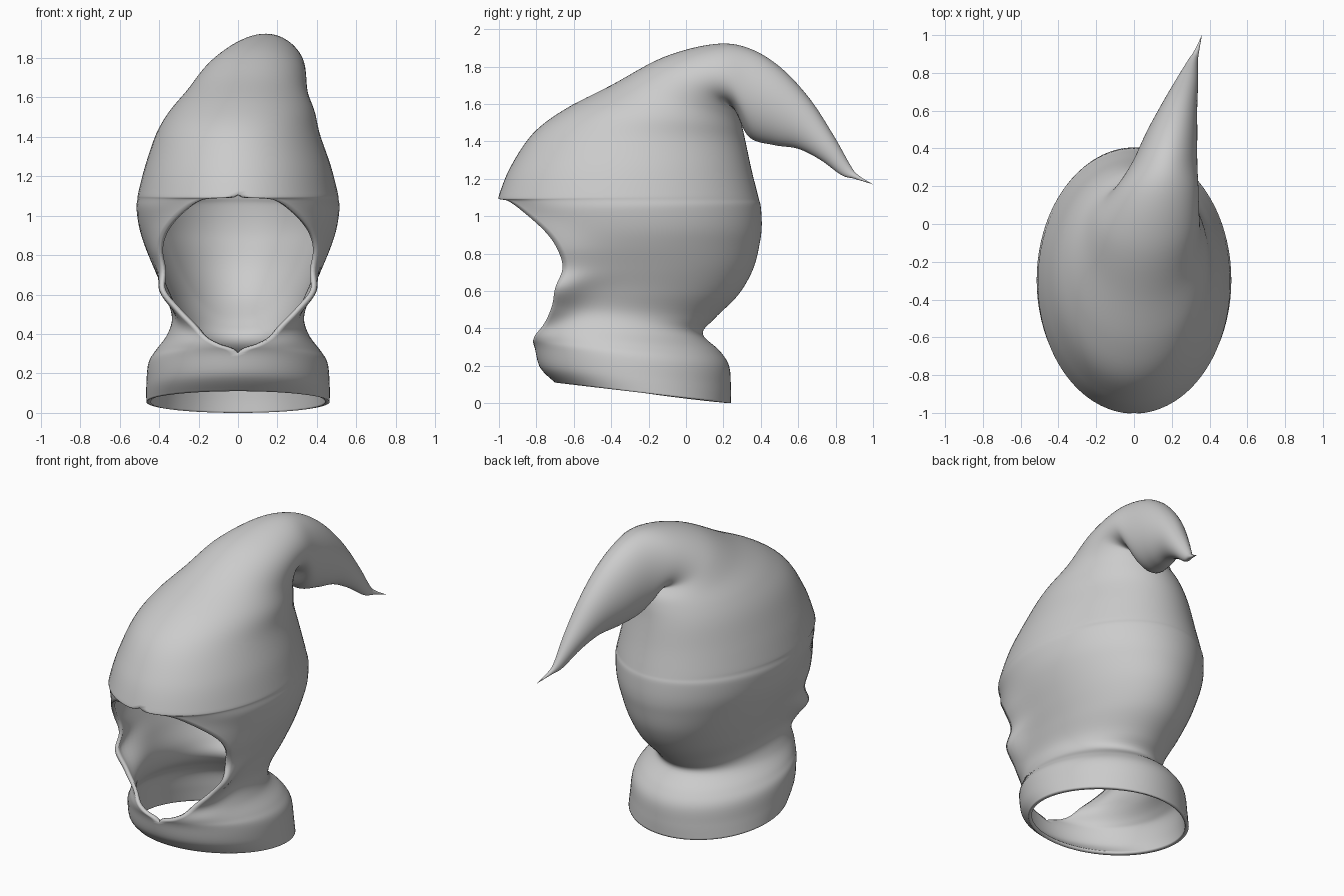
import bpy, bmesh, math
from mathutils import Vector

old = bpy.data.objects.get("Cube")
if old:
    bpy.data.objects.remove(old, do_unlink=True)

COLUMNS = 72
STEPS = 6
THICKNESS = 0.022

# Body sections: front y, front z, back y, back z, half width
body = [
    (-.70, .11, .24, 0, .465), (-.78, .19, .24, .09, .465),
    (-.81, .30, .23, .2, .455), (-.83, .345, .18, .28, .42),
    (-.86, .42, .09, .37, .36), (-.88, .52, .15, .45, .335),
    (-.9, .62, .28, .58, .37), (-.93, .72, .36, .72, .42),
    (-.95, .82, .395, .86, .47), (-.97, .92, .405, .95, .5),
    (-.99, 1.02, .4, 1.05, .515), (-1, 1.08, .39, 1.09, .51),
    (-1, 1.11, .38, 1.13, .505),
]
# Face opening: y and half width of its edge, by section
FIRST_OPEN = 3
opening = [(-.815, .1), (-.765, .2), (-.72, .3), (-.7, .385), (-.66, .385),
           (-.69, .4), (-.76, .37), (-.87, .28), (-.95, .18)]
# Crown and drooping tail: the same, then sideways shift
tail = [
    (-.94, 1.26, .35, 1.25, .47, 0), (-.82, 1.44, .32, 1.39, .415, 0),
    (-.65, 1.57, .3, 1.48, .37, .02), (-.4, 1.7, .28, 1.54, .31, .045),
    (-.12, 1.85, .25, 1.58, .26, .085), (.15, 1.92, .27, 1.55, .21, .13),
    (.33, 1.9, .34, 1.42, .17, .165), (.5, 1.8, .47, 1.38, .135, .2),
    (.66, 1.63, .6, 1.36, .095, .24), (.79, 1.43, .72, 1.3, .06, .28),
    (.88, 1.27, .83, 1.22, .028, .31), (.92, 1.22, .9, 1.2, .014, .33),
    (1, 1.17, 1, 1.17, 0, .36),
]


def section_key(index, values):
    """Append the opening angle and the outward flare of its edge."""
    fy, fz, by, bz, width = values
    k = index - FIRST_OPEN
    angle = flare = 0
    if 0 <= k < len(opening):
        edge_y, edge_x = opening[k]
        middle, depth = (fy + by) / 2, (by - fy) / 2
        angle = math.acos((middle - edge_y) / depth)
        flare = edge_x - width * math.sin(angle)
    return (*values, 0, angle, flare)


def spline(a, b, c, d, t):
    """Smooth interpolation between b and c."""
    return b + t / 2 * (c - a + t * (2*a - 5*b + 4*c - d + t * (3*(b - c) + d - a)))


def ring_points(row):
    """One cross-section, left open across the face."""
    fy, fz, by, bz, width, shift, angle, flare = row
    front, back = Vector((shift, fy, fz)), Vector((shift, by, bz))
    middle, half = (front + back) / 2, (front - back) / 2
    angle = max(angle, 0)
    if angle == 0:
        flare = 0
    for j in range(COLUMNS + 1):
        u = j / COLUMNS
        theta = angle + u * 2 * (math.pi - angle)
        side = 1 if u < .5 else -1
        gap = min(theta, 2 * math.pi - theta) - angle
        x = max(width, 0) * math.sin(theta) + side * flare * math.exp(-(gap / .3) ** 2)
        yield middle + half * math.cos(theta) + Vector((x, 0, 0))


keys = [section_key(i, v) for i, v in enumerate(body)] + [(*v, 0, 0) for v in tail]
rows = []
for i in range(len(keys) - 1):
    near = [keys[max(0, min(len(keys) - 1, i + o))] for o in (-1, 0, 1, 2)]
    rows += [[spline(*q, s / STEPS) for q in zip(*near)] for s in range(STEPS)]
rows.append(keys[-1])

# Hood skin, closed at the seam above and below the face
bm = bmesh.new()
grid = [[bm.verts.new(p) for p in ring_points(r)] for r in rows]
for low, high in zip(grid, grid[1:]):
    for j in range(COLUMNS):
        bm.faces.new((low[j], low[j + 1], high[j + 1], high[j]))
bmesh.ops.remove_doubles(bm, verts=bm.verts, dist=.0005)
bmesh.ops.recalc_face_normals(bm, faces=bm.faces)
bm.normal_update()
lowest = max(bm.faces, key=lambda f: f.calc_center_median().y * (f.calc_center_median().z < 1))
if lowest.normal.y < 0:
    bmesh.ops.reverse_faces(bm, faces=bm.faces)
mesh = bpy.data.meshes.new("hood")
bm.to_mesh(mesh)
bm.free()
hood = bpy.data.objects.new("hood", mesh)
bpy.context.collection.objects.link(hood)

# Cloth thickness, thinning toward the tail
cloth = hood.vertex_groups.new(name="cloth")
for v in mesh.vertices:
    cloth.add([v.index], max(.05, min(1, (.4 - v.co.y) * 4)), "REPLACE")
solid = hood.modifiers.new("cloth", "SOLIDIFY")
solid.thickness = THICKNESS
solid.offset = -1
solid.vertex_group = "cloth"

# Plain grey fabric
fabric = bpy.data.materials.new("grey_fabric")
fabric.use_nodes = True
colour = (.6, .6, .6, 1)
fabric.diffuse_color = colour
fabric.node_tree.nodes["Principled BSDF"].inputs["Base Color"].default_value = colour
mesh.materials.append(fabric)

bpy.ops.object.select_all(action="DESELECT")
hood.select_set(True)
bpy.context.view_layer.objects.active = hood
bpy.ops.object.shade_smooth_by_angle(angle=math.radians(50))
